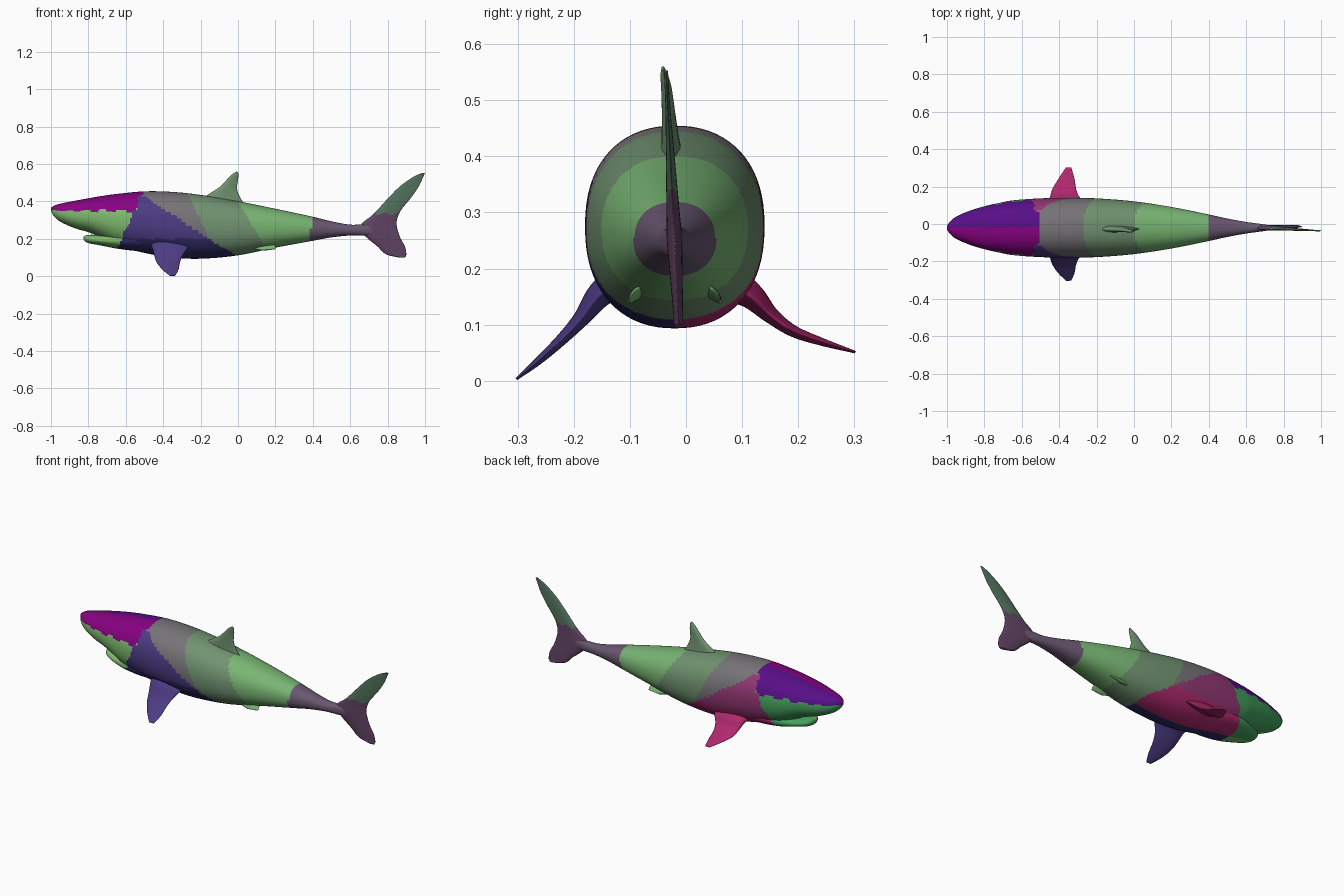
import bpy, bmesh
from math import sin, cos, pi, copysign
from mathutils import Vector

if "Cube" in bpy.data.objects:
    bpy.data.objects.remove(bpy.data.objects["Cube"])


def colour(name, r, g, b):
    m = bpy.data.materials.new(name)
    m.diffuse_color = tuple((c / 255) ** 2.2 for c in (r, g, b)) + (1,)
    m.use_nodes = True
    m.node_tree.nodes["Principled BSDF"].inputs["Base Color"].default_value = m.diffuse_color
    return m


COL = {n: colour(n, *c) for n, c in {
    "magenta": (135, 8, 130), "violet": (88, 22, 135), "lime": (125, 185, 110),
    "jaw_green": (70, 160, 95), "indigo": (78, 62, 130), "deep_indigo": (52, 48, 105),
    "rose": (145, 58, 115), "crimson": (175, 45, 110), "grey": (118, 115, 118),
    "sage": (112, 145, 112), "green": (120, 180, 115), "mauve": (105, 88, 112),
    "plum": (98, 70, 100), "moss": (85, 115, 95)}.items()}


def spline(rows, x):
    """Smooth interpolation of rows keyed by their first value."""
    i = 0
    while i < len(rows) - 2 and x > rows[i + 1][0]:
        i += 1
    a, b = rows[i], rows[i + 1]
    h = b[0] - a[0]
    p, q = rows[max(i - 1, 0)], rows[min(i + 2, len(rows) - 1)]
    t = min(max((x - a[0]) / h, 0), 1)
    out = []
    for k in range(1, len(a)):
        ma = (b[k] - p[k]) / (b[0] - p[0]) * h
        mb = (q[k] - a[k]) / (q[0] - a[0]) * h
        out.append((2*t**3 - 3*t*t + 1) * a[k] + (t**3 - 2*t*t + t) * ma
                   + (3*t*t - 2*t**3) * b[k] + (t**3 - t*t) * mb)
    return out


def skin(name, rings, paint):
    """Joins closed rings of points into a smooth capped skin, painted by region."""
    bm = bmesh.new()
    vr = [[bm.verts.new(p) for p in r] for r in rings]
    n = len(vr[0])
    for a, b in zip(vr, vr[1:]):
        for i in range(n):
            bm.faces.new((a[i], a[(i + 1) % n], b[(i + 1) % n], b[i]))
    bm.faces.new(vr[0])
    bm.faces.new(vr[-1])
    bmesh.ops.recalc_face_normals(bm, faces=bm.faces)
    me = bpy.data.meshes.new(name)
    slots = {}
    for f in bm.faces:
        f.smooth = True
        c = paint(f.calc_center_median())
        if c not in slots:
            slots[c] = len(slots)
            me.materials.append(COL[c])
        f.material_index = slots[c]
    bm.to_mesh(me)
    bm.free()
    ob = bpy.data.objects.new(name, me)
    bpy.context.collection.objects.link(ob)
    return ob


def trunk(name, rows, steps, paint, ease=1.0, n=72):
    """Loft along x; rows are x, bottom z, top z, half width."""
    rings = []
    for s in range(steps + 1):
        x = rows[0][0] + (rows[-1][0] - rows[0][0]) * (s / steps) ** ease
        lo, hi, w = spline(rows, x)
        ring = []
        for i in range(n):
            a = 2 * pi * i / n
            cy = copysign(abs(cos(a)) ** 0.9, cos(a))
            cz = copysign(abs(sin(a)) ** 0.9, sin(a))
            ring.append((x, -0.02 + w * cy, (lo + hi) / 2 + (hi - lo) / 2 * cz))
        rings.append(ring)
    return skin(name, rings, paint)


def fin(name, rows, paint, steps=36, n=28):
    """Foil loft; rows are lead xyz, trail x, trail z, thickness, in span order."""
    keyed = [(i,) + tuple(r) for i, r in enumerate(rows)]
    last = len(rows) - 1
    rings = []
    for s in range(steps + 1):
        u = last * s / steps
        x0, y, z0, x1, z1, th = spline(keyed, u)
        e = 0.05
        p, q = spline(keyed, max(u - e, 0)), spline(keyed, min(u + e, last))
        span = Vector((0, q[1] - p[1], q[2] + q[4] - p[2] - p[4])).normalized()
        nrm = Vector((0, span.z, -span.y))
        ring = []
        for i in range(n):
            a = 2 * pi * i / n
            k = (1 - cos(a)) / 2
            base = Vector((x0 + (x1 - x0) * k, y, z0 + (z1 - z0) * k))
            ring.append(base + nrm * (th * 0.62 * sin(a) * (1 - 0.6 * k)))
        rings.append(ring)
    return skin(name, rings, paint)


def hide(c):
    """Colour region of the skin at a point."""
    x, y, z = c
    wob = 0.006 * sin(70 * x + 40 * z) + 0.004 * sin(130 * z + 60 * x)
    left = y < -0.02
    if x < -0.6 + (z - 0.25) * 0.45 + wob:
        if z > 0.35 + wob:
            return "magenta" if left else "violet"
        return "lime" if left else "jaw_green"
    if x > 0.39 + wob * 0.5:
        return "mauve"
    if x < 0.12 - (z - 0.02) * 1.52 + wob and z < 0.43:
        if left:
            return "indigo" if z > 0.2 else "deep_indigo"
        return "rose" if z > 0.2 else "crimson"
    return "grey" if x < -0.2 - (z - 0.3) * 0.5 else "sage" if x < 0.06 - (z - 0.3) * 0.6 else "green"


# Main body from snout to tail stalk
trunk("body", [
    (-1.0, 0.348, 0.366, 0.010), (-0.985, 0.322, 0.377, 0.032), (-0.95, 0.292, 0.388, 0.060),
    (-0.87, 0.256, 0.404, 0.094), (-0.8, 0.236, 0.417, 0.115), (-0.73, 0.205, 0.429, 0.131),
    (-0.65, 0.165, 0.440, 0.146), (-0.5, 0.125, 0.454, 0.157), (-0.35, 0.100, 0.451, 0.160),
    (-0.2, 0.094, 0.435, 0.157), (0.0, 0.112, 0.401, 0.141), (0.2, 0.153, 0.361, 0.111),
    (0.4, 0.190, 0.318, 0.071), (0.5, 0.208, 0.294, 0.049), (0.6, 0.218, 0.276, 0.031),
    (0.68, 0.218, 0.278, 0.020), (0.78, 0.225, 0.275, 0.005)], 170, hide, 1.4)

# Lower jaw, set back below the snout with an open mouth
trunk("lower_jaw", [
    (-0.825, 0.196, 0.212, 0.012), (-0.815, 0.184, 0.219, 0.038), (-0.79, 0.175, 0.222, 0.062),
    (-0.74, 0.166, 0.222, 0.086), (-0.66, 0.150, 0.235, 0.112), (-0.55, 0.136, 0.26, 0.125),
    (-0.45, 0.135, 0.26, 0.120)], 40, hide, 1.4)

# Dorsal fin
fin("dorsal_fin", [
    (-0.21, -0.025, 0.40, 0.05, 0.37, 0.045), (-0.155, -0.028, 0.44, 0.015, 0.415, 0.034),
    (-0.095, -0.031, 0.48, -0.005, 0.465, 0.026), (-0.052, -0.035, 0.525, 0.0, 0.515, 0.02),
    (-0.03, -0.039, 0.546, 0.002, 0.54, 0.014), (-0.008, -0.041, 0.56, 0.0, 0.557, 0.005)],
    lambda c: "sage")

# Tail fin with both lobes
tail = [(0.10, 0.86, 0.893), (0.118, 0.79, 0.9), (0.16, 0.745, 0.892), (0.205, 0.69, 0.868),
        (0.25, 0.65, 0.853), (0.285, 0.665, 0.848), (0.32, 0.71, 0.855), (0.36, 0.75, 0.876),
        (0.42, 0.805, 0.925), (0.48, 0.865, 0.966), (0.53, 0.935, 0.99), (0.553, 0.985, 1.0)]
fin("tail_fin", [(a, -0.013 - 0.05 * (z - 0.1), z, b, z, 0.008 + 0.022 * max(0, 1 - abs(z - 0.25) / 0.25))
                 for z, a, b in tail],
    lambda c: "moss" if c.z > 0.335 + 0.005 * sin(90 * c.x) else "plum", 60)

# Pectoral fins: same chord on both sides, slightly different droop
chord = [(-0.48, -0.24, 0.08), (-0.46, -0.265, 0.055), (-0.448, -0.295, 0.034),
         (-0.435, -0.31, 0.024), (-0.405, -0.318, 0.016), (-0.365, -0.335, 0.005)]
droop = {
    "left_pectoral_fin": ([(-0.10, 0.185), (-0.15, 0.155), (-0.185, 0.112),
                           (-0.22, 0.075), (-0.262, 0.036), (-0.302, 0.003)], "indigo"),
    "right_pectoral_fin": ([(0.07, 0.175), (0.115, 0.15), (0.15, 0.117),
                            (0.19, 0.089), (0.24, 0.070), (0.302, 0.051)], "crimson")}
for name, (path, c) in droop.items():
    fin(name, [(a, y, z, b, z, t) for (a, b, t), (y, z) in zip(chord, path)], lambda p, c=c: c)

# Small pelvic fins folded against the belly
for side, s in (("left", -1), ("right", 1)):
    fin(side + "_pelvic_fin", [
        (0.05, -0.02 + s * 0.05, 0.165, 0.19, 0.18, 0.03), (0.08, -0.02 + s * 0.07, 0.148, 0.2, 0.16, 0.02),
        (0.13, -0.02 + s * 0.082, 0.138, 0.2, 0.145, 0.008)], lambda c: "green", 12)
